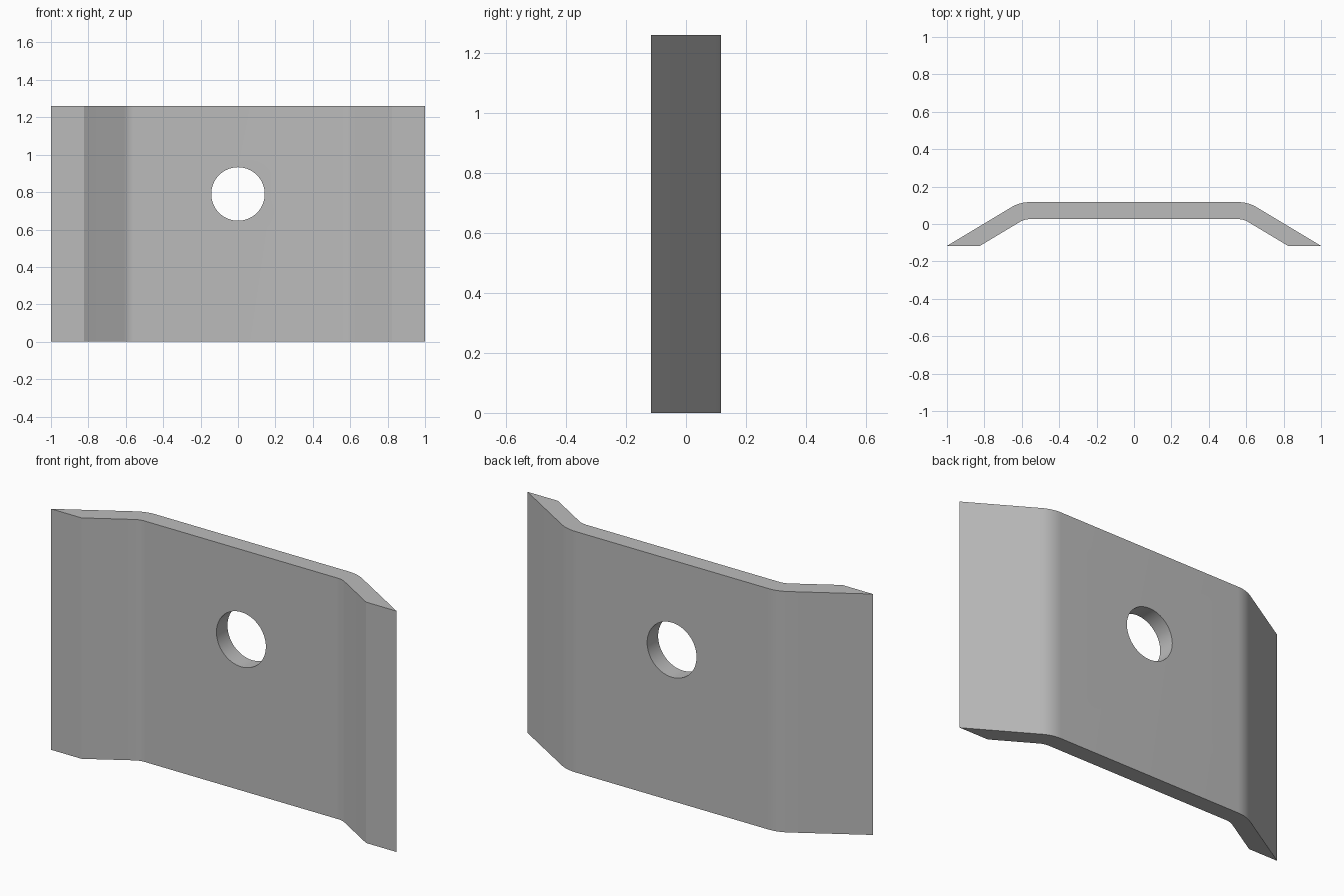
import bpy
import bmesh
from math import sin, cos, tan, radians

if "Cube" in bpy.data.objects:
    bpy.data.objects.remove(bpy.data.objects["Cube"], do_unlink=True)

HEIGHT = 1.26
Y_FRONT, Y_BACK = -0.117, 0.117
THICK = 0.091
BEND = radians(31)
HOLE_Z, HOLE_R = 0.79, 0.143
ARC_STEPS = 8

# Plain grey metal
grey = bpy.data.materials.new("grey_metal")
grey.use_nodes = True
colour = (0.5, 0.5, 0.5, 1)
grey.diffuse_color = colour
grey.node_tree.nodes["Principled BSDF"].inputs["Base Color"].default_value = colour


def bend_side(foot_x, y_top, radius):
    """Right half of one skin: rounded bend from the flat, then the slanted foot."""
    corner = foot_x - (y_top - Y_FRONT) / tan(BEND)
    cx = corner - radius * tan(BEND / 2)
    cy = y_top - radius
    angles = [BEND * i / ARC_STEPS for i in range(ARC_STEPS + 1)]
    arc = [(cx + radius * sin(a), cy + radius * cos(a)) for a in angles]
    return arc + [(foot_x, Y_FRONT)]


def mirrored(points):
    return [(-x, y) for x, y in reversed(points)]


# Bent plate: closed profile extruded upward
outer = bend_side(1.0, Y_BACK, 0.10 + THICK)
inner = bend_side(1.0 - THICK / sin(BEND), Y_BACK - THICK, 0.10)
profile = mirrored(outer) + outer + inner[::-1] + mirrored(inner)[::-1]

bm = bmesh.new()
base = bm.faces.new([bm.verts.new((x, y, 0)) for x, y in profile])
top = bmesh.ops.extrude_face_region(bm, geom=[base])
bmesh.ops.translate(bm, vec=(0, 0, HEIGHT),
                    verts=[v for v in top["geom"] if isinstance(v, bmesh.types.BMVert)])
bmesh.ops.recalc_face_normals(bm, faces=bm.faces)
mesh = bpy.data.meshes.new("bent_plate")
bm.to_mesh(mesh)
bm.free()
mesh.materials.append(grey)
plate = bpy.data.objects.new("bent_plate", mesh)
bpy.context.collection.objects.link(plate)

# Round through hole
bpy.ops.mesh.primitive_cylinder_add(vertices=64, radius=HOLE_R, depth=1,
                                    location=(0, 0, HOLE_Z), rotation=(radians(90), 0, 0))
cutter = bpy.context.object
cutter.name = "hole_cutter"
cutter.hide_render = True
cutter.data.materials.append(grey)

bpy.ops.object.select_all(action="DESELECT")
plate.select_set(True)
bpy.context.view_layer.objects.active = plate
cut = plate.modifiers.new("hole", "BOOLEAN")
cut.operation = "DIFFERENCE"
cut.solver = "EXACT"
cut.object = cutter
bpy.ops.object.modifier_apply(modifier=cut.name)
bpy.data.objects.remove(cutter, do_unlink=True)

bpy.ops.object.shade_smooth_by_angle(angle=radians(30))
